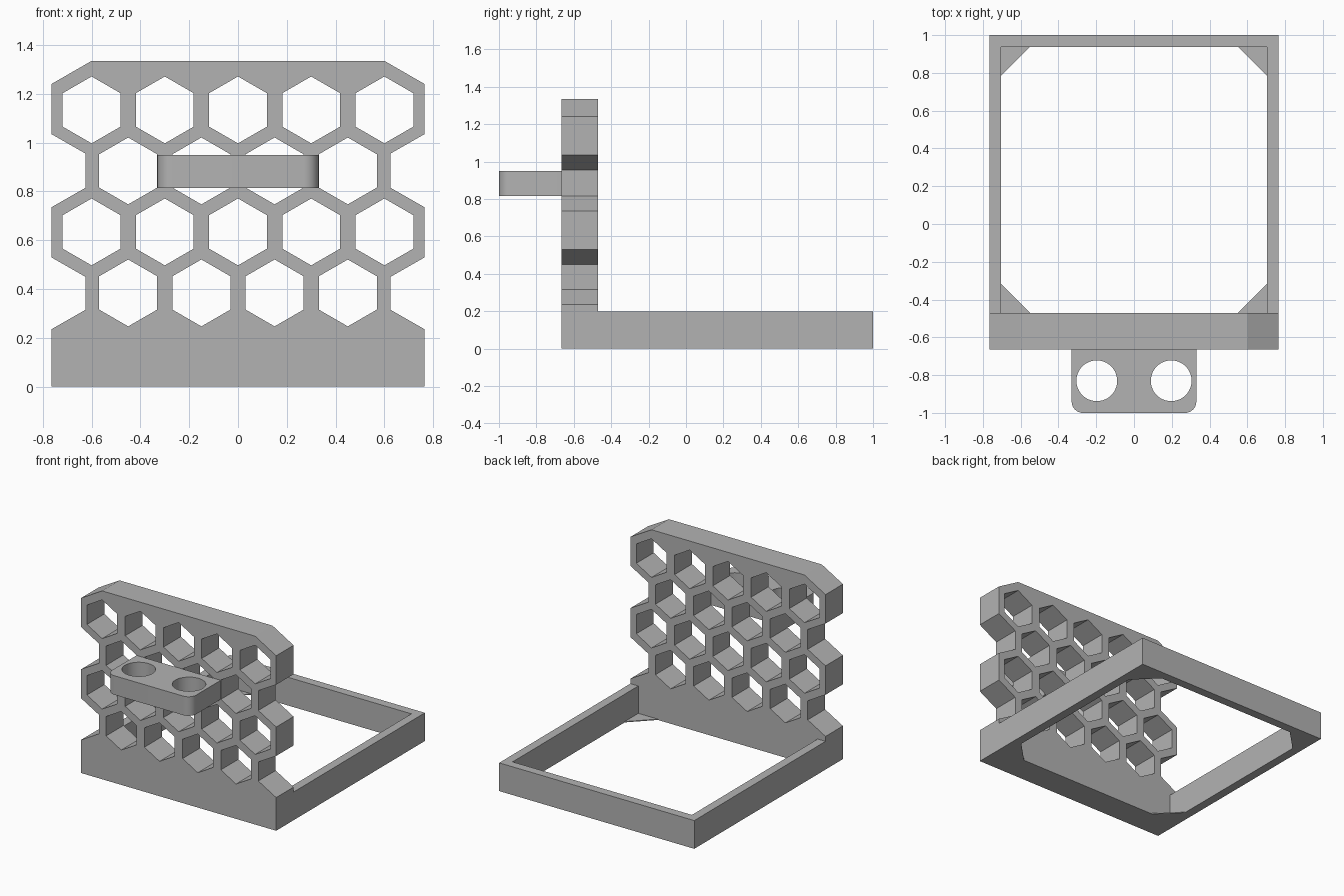
import bpy, bmesh
from math import sin, cos, pi, radians
from mathutils import Matrix

cube = bpy.data.objects.get("Cube")
if cube:
    bpy.data.objects.remove(cube, do_unlink=True)

grey = bpy.data.materials.new("plain grey")
grey.use_nodes = True
grey.diffuse_color = (0.45, 0.45, 0.45, 1)
grey.node_tree.nodes["Principled BSDF"].inputs["Base Color"].default_value = (0.45, 0.45, 0.45, 1)


def ring(cx, cy, radius, sides, start=0.0, sweep=2 * pi):
    """Points on a circle, or on an arc when sweep is shorter."""
    return [(cx + radius * cos(start + sweep * i / sides),
             cy + radius * sin(start + sweep * i / sides)) for i in range(sides)]


def plate(name, loops, depth, matrix):
    """Extrude an outline with holes by depth, centred on the matrix plane."""
    curve = bpy.data.curves.new(name + "_profile", "CURVE")
    curve.dimensions = "2D"
    curve.fill_mode = "BOTH"
    curve.extrude = depth / 2
    for loop in loops:
        spline = curve.splines.new("POLY")
        spline.points.add(len(loop) - 1)
        for point, (x, y) in zip(spline.points, loop):
            point.co = (x, y, 0, 1)
        spline.use_cyclic_u = True
    helper = bpy.data.objects.new(name + "_helper", curve)
    bpy.context.collection.objects.link(helper)
    bpy.context.view_layer.update()
    graph = bpy.context.evaluated_depsgraph_get()
    mesh = bpy.data.meshes.new_from_object(helper.evaluated_get(graph))
    bpy.data.objects.remove(helper, do_unlink=True)
    bpy.data.curves.remove(curve)

    bm = bmesh.new()
    bm.from_mesh(mesh)
    bmesh.ops.remove_doubles(bm, verts=bm.verts, dist=0.0001)
    bmesh.ops.transform(bm, matrix=matrix, verts=bm.verts)
    bmesh.ops.recalc_face_normals(bm, faces=bm.faces)
    bm.to_mesh(mesh)
    bm.free()
    mesh.name = name
    mesh.materials.clear()
    mesh.materials.append(grey)
    obj = bpy.data.objects.new(name, mesh)
    bpy.context.collection.objects.link(obj)
    bpy.ops.object.select_all(action="DESELECT")
    obj.select_set(True)
    bpy.context.view_layer.objects.active = obj
    bpy.ops.object.shade_smooth_by_angle(angle=radians(25))
    return obj


W, FRONT, PANEL_BACK, BACK = 0.765, -0.665, -0.47, 1.0
WALL, HEIGHT = 0.062, 0.2

# Honeycomb panel: zigzag sides, rows of five and four hexagonal holes
half = [(W, 0), (W, 0.235), (0.625, 0.315), (0.625, 0.45), (W, 0.53),
        (W, 0.735), (0.625, 0.815), (0.625, 0.955), (W, 1.035),
        (W, 1.24), (0.6, 1.335)]
outline = half + [(-x, z) for x, z in reversed(half)]
holes = []
for row in range(4):
    count = 4 + row % 2
    for i in range(count):
        x = (i - (count - 1) / 2) * 0.3
        holes.append(ring(x, 0.384 + row * 0.25, 0.137, 6, pi / 6))
upright = Matrix.Translation((0, (FRONT + PANEL_BACK) / 2, 0)) @ Matrix.Rotation(pi / 2, 4, "X")
plate("honeycomb_panel", [outline, *holes], PANEL_BACK - FRONT, upright)

# Base frame: three walls behind the panel
ix, iy = W - WALL, BACK - WALL
walls = [(-W, PANEL_BACK), (-W, BACK), (W, BACK), (W, PANEL_BACK),
         (ix, PANEL_BACK), (ix, iy), (-ix, iy), (-ix, PANEL_BACK)]
plate("base_frame", [walls], HEIGHT, Matrix.Translation((0, 0, HEIGHT / 2)))

# Thin triangular gussets in the four inner corners
LEG, THIN = 0.153, 0.006
for side, sx in (("left", 1), ("right", -1)):
    for end, y, sy in (("front", PANEL_BACK, 1), ("back", iy, -1)):
        corner = [(sx * ix, y), (sx * (ix - LEG), y), (sx * ix, y + sy * LEG)]
        plate(f"{end}_{side}_gusset", [corner], THIN, Matrix.Translation((0, 0, THIN / 2)))

# Holder shelf: rounded front corners and two round holes
SW, R = 0.33, 0.06
arc = ring(SW - R, -1 + R, R, 10, -pi / 2, pi / 2) + [(SW, -1 + R)]
side = arc + [(SW, FRONT)]
shelf = side + [(-x, y) for x, y in reversed(side)]
rounds = [ring(sx * 0.197, -0.83, 0.108, 48) for sx in (-1, 1)]
plate("holder_shelf", [shelf, *rounds], 0.135, Matrix.Translation((0, 0, 0.8825)))
